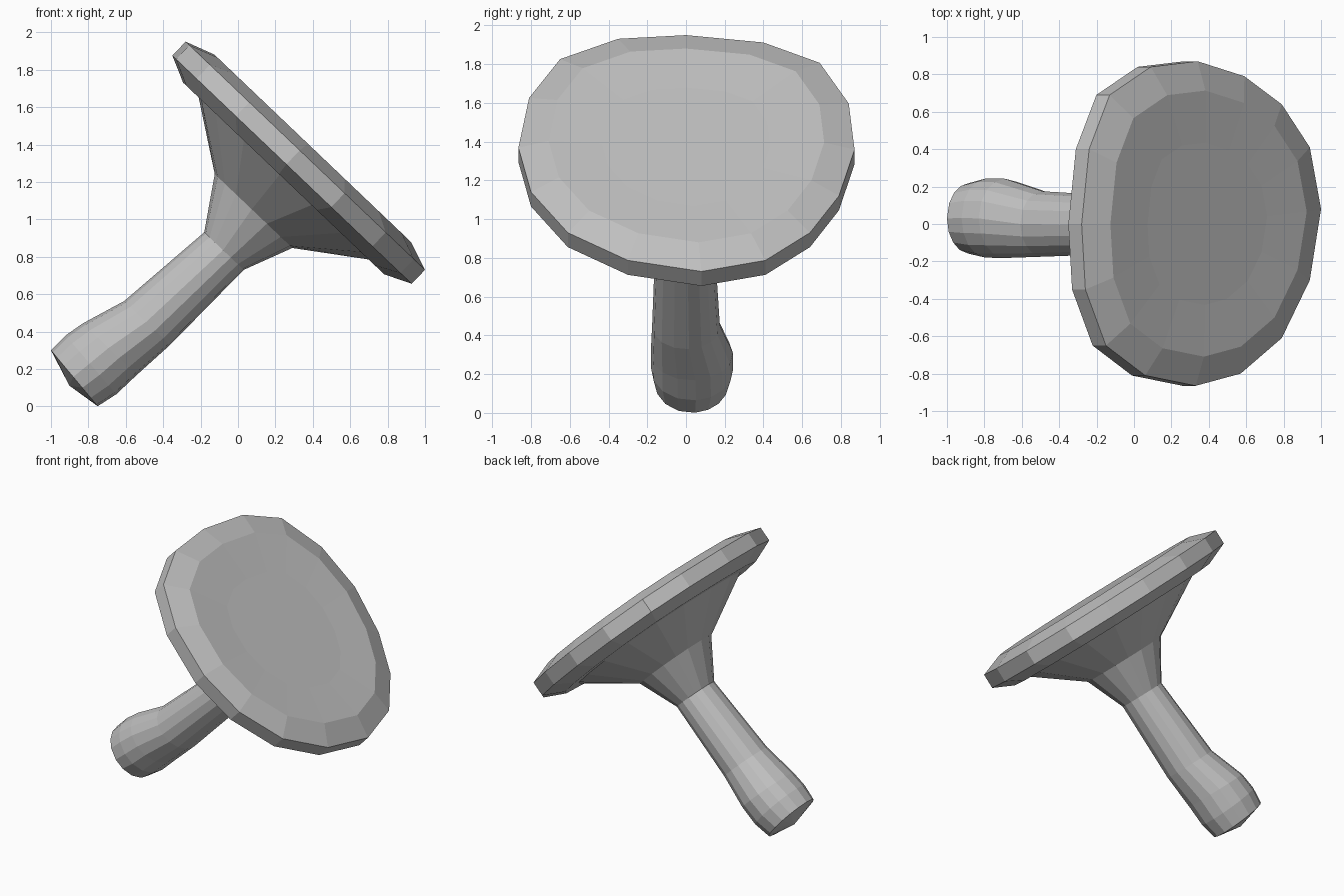
import bpy, bmesh, math
from mathutils import Vector

cube = bpy.data.objects.get("Cube")
if cube:
    bpy.data.objects.remove(cube, do_unlink=True)

# Single matte grey
grey = bpy.data.materials.new("matte_grey")
grey.use_nodes = True
col = (0.52, 0.52, 0.52, 1)
grey.diffuse_color = col
bsdf = grey.node_tree.nodes["Principled BSDF"]
bsdf.inputs["Base Color"].default_value = col
bsdf.inputs["Roughness"].default_value = 0.8

# Tilted frame: U runs down the disc, V is world y, N is the disc normal
ORIGIN = Vector((0.36, 0, 1.34))
U, V, N = Vector((0.724, 0, -0.69)), Vector((0, 1, 0)), Vector((0.69, 0, 0.724))

# Rim outline seen from above (x, y), slightly irregular, 16 sides
RIM_XY = [(1.0, .08), (.94, .41), (.79, .64), (.59, .79), (.34, .87), (.09, .84),
          (-.13, .69), (-.24, .40), (-.28, 0), (-.26, -.35), (-.15, -.65),
          (.06, -.81), (.33, -.865), (.57, -.80), (.79, -.61), (.94, -.30)]
RIM = [((x - 0.36) / 0.724, y) for x, y in RIM_XY]
ANGLES = [math.atan2(v, u) for u, v in RIM]


def place(u, v, n):
    return ORIGIN + U * u + V * v + N * n


def rim_ring(scale, n):
    """Scaled copy of the rim outline at height n along the axis."""
    return [place(u * scale, v * scale, n) for u, v in RIM]


def round_ring(n, cu, cv, ru, rv, tilt=0):
    """Ellipse around the axis, with offset centre and optional tilt."""
    return [place(cu + ru * math.cos(a), cv + rv * math.sin(a),
                  n + tilt * math.cos(a)) for a in ANGLES]


def loft(name, rings, tip=None, close_top=False):
    """Skin rings from low to high along the axis."""
    bm = bmesh.new()
    rows = [[bm.verts.new(p) for p in r] for r in rings]
    count = len(RIM)
    for a, b in zip(rows, rows[1:]):
        for i in range(count):
            j = (i + 1) % count
            bm.faces.new((a[i], a[j], b[j], b[i]))
    if tip is not None:
        t = bm.verts.new(tip)
        for i in range(count):
            bm.faces.new((t, rows[0][(i + 1) % count], rows[0][i]))
    if close_top:
        bm.faces.new(rows[-1])
    mesh = bpy.data.meshes.new(name)
    bm.to_mesh(mesh)
    bm.free()
    mesh.materials.append(grey)
    obj = bpy.data.objects.new(name, mesh)
    bpy.context.collection.objects.link(obj)
    return obj


# Rings shared between neighbouring parts
collar = round_ring(-0.669, 0.037, -0.005, 0.146, 0.155)
flange = rim_ring(0.71, -0.168)

# Handle: swollen grip end with a shallow domed butt
loft("handle", [
    round_ring(-1.713, -0.073, 0.03, 0.194, 0.19, -0.022),
    round_ring(-1.60, -0.058, 0.032, 0.207, 0.212, -0.02),
    round_ring(-1.47, -0.043, 0.03, 0.200, 0.212),
    round_ring(-1.23, 0.005, 0.0, 0.170, 0.175),
    collar], tip=place(-0.065, 0.03, -1.76))

# Flared neck between handle and head
loft("neck", [collar, round_ring(-0.405, 0.004, 0, 0.287, 0.287), flange])

# Round head: stepped back, thick rim, bevelled and faintly dished front
loft("head", [
    flange,
    rim_ring(0.84, -0.168),
    rim_ring(1.0, -0.103),
    rim_ring(1.0, 0.0),
    rim_ring(0.82, 0.056),
    rim_ring(0.5, 0.047)], close_top=True)
